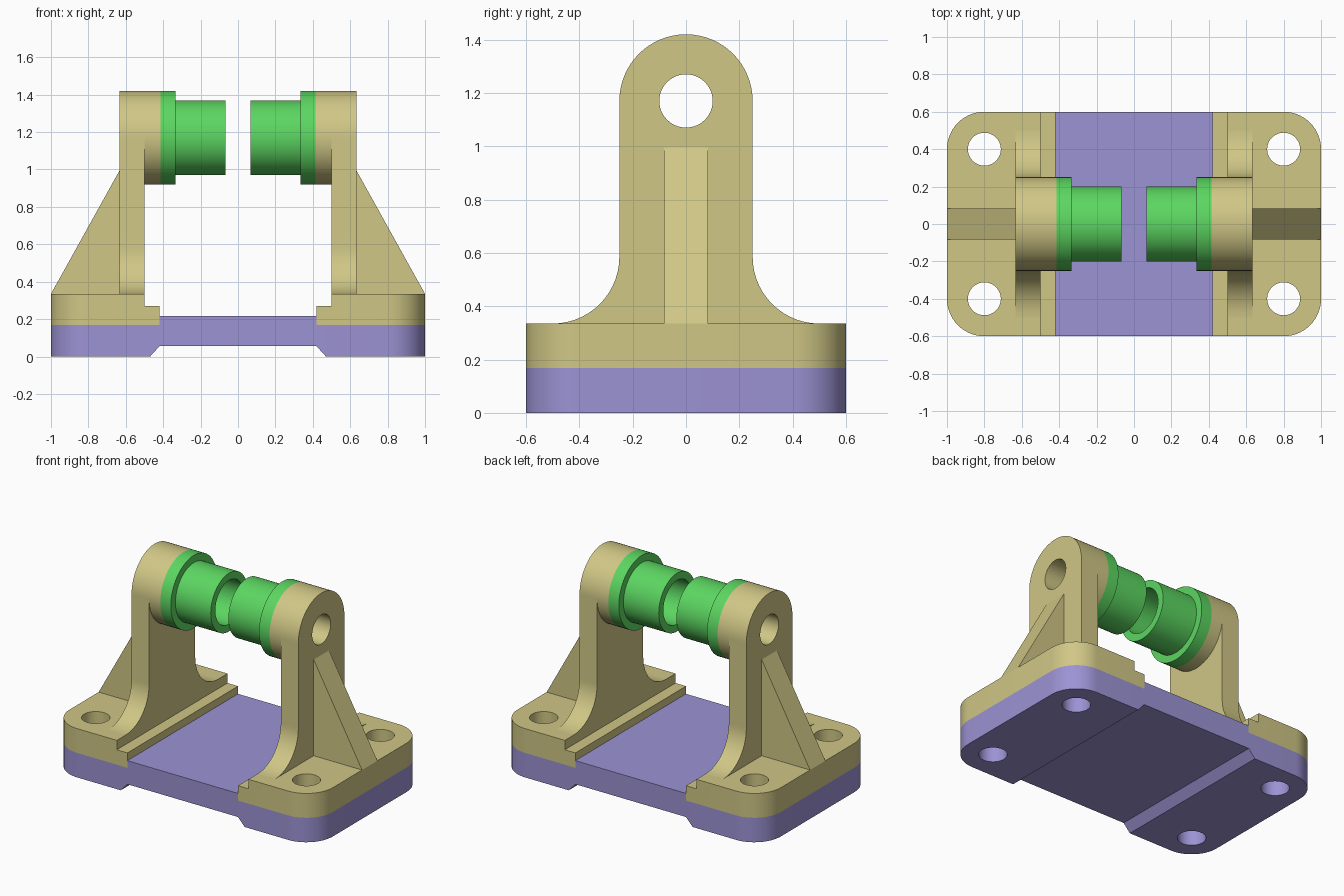
import bpy, bmesh, math

if "Cube" in bpy.data.objects:
    bpy.data.objects.remove(bpy.data.objects["Cube"], do_unlink=True)


def material(name, rgb):
    linear = [((c / 255 + 0.055) / 1.055) ** 2.4 for c in rgb]
    mat = bpy.data.materials.new(name)
    mat.use_nodes = True
    mat.diffuse_color = (*linear, 1)
    mat.node_tree.nodes["Principled BSDF"].inputs["Base Color"].default_value = (*linear, 1)
    return mat


TAN = material("tan", (208, 199, 134))
PURPLE = material("purple", (156, 147, 212))
GREEN = material("green", (92, 214, 97))

AXLE_Z = 1.17     # height of the bushing axis
FOOT_TOP = 0.335
SEGMENTS = 64


def finish(name, bm, mat=None):
    bmesh.ops.recalc_face_normals(bm, faces=bm.faces)
    mesh = bpy.data.meshes.new(name)
    bm.to_mesh(mesh)
    bm.free()
    obj = bpy.data.objects.new(name, mesh)
    bpy.context.collection.objects.link(obj)
    if mat:
        mesh.materials.append(mat)
    return obj


def activate(obj):
    bpy.ops.object.select_all(action='DESELECT')
    obj.select_set(True)
    bpy.context.view_layer.objects.active = obj


def prism(name, outline, axis, low, high, mat, corner_radius=0):
    """Extrude an outline along x (points are y, z) or along y (points are x, z)."""
    def place(p, t):
        return (t, p[0], p[1]) if axis == 'x' else (p[0], t, p[1])
    bm = bmesh.new()
    face = bm.faces.new([bm.verts.new(place(p, low)) for p in outline])
    new = bmesh.ops.extrude_face_region(bm, geom=[face])["geom"]
    shift = (high - low, 0, 0) if axis == 'x' else (0, high - low, 0)
    bmesh.ops.translate(bm, vec=shift, verts=[v for v in new if isinstance(v, bmesh.types.BMVert)])
    bmesh.ops.recalc_face_normals(bm, faces=bm.faces)
    if corner_radius:
        # Round the upright edges at the outer ends
        edges = [e for e in bm.edges if all(abs(v.co.x) > 0.99 for v in e.verts)
                 and abs(e.verts[0].co.z - e.verts[1].co.z) > 0.05]
        bmesh.ops.bevel(bm, geom=edges, offset=corner_radius, segments=14,
                        profile=0.5, affect='EDGES')
    return finish(name, bm, mat)


def lathe(name, profile, mat):
    """Revolve a closed (x, radius) profile about the bushing axis."""
    bm = bmesh.new()
    rings = []
    for i in range(SEGMENTS):
        a = 2 * math.pi * i / SEGMENTS
        rings.append([bm.verts.new((x, r * math.sin(a), AXLE_Z + r * math.cos(a)))
                      for x, r in profile])
    n = len(profile)
    for i, ring in enumerate(rings):
        after = rings[(i + 1) % SEGMENTS]
        for j in range(n):
            k = (j + 1) % n
            bm.faces.new((ring[j], ring[k], after[k], after[j]))
    return finish(name, bm, mat)


def drill(obj, radius, centre, axis):
    """Cut a round hole through a part."""
    bm = bmesh.new()
    bmesh.ops.create_cone(bm, cap_ends=True, segments=48, radius1=radius, radius2=radius, depth=1)
    cutter = finish("hole_cutter", bm)
    cutter.hide_render = True
    cutter.location = centre
    if axis == 'x':
        cutter.rotation_euler.y = math.pi / 2
    bpy.context.view_layer.update()
    mod = obj.modifiers.new("hole", 'BOOLEAN')
    mod.operation, mod.solver, mod.object = 'DIFFERENCE', 'EXACT', cutter
    activate(obj)
    bpy.ops.object.modifier_apply(modifier=mod.name)
    bpy.data.objects.remove(cutter, do_unlink=True)


def mirror(obj):
    mod = obj.modifiers.new("mirror", 'MIRROR')
    mod.use_axis = (True, False, False)
    mod.use_mirror_merge = False
    activate(obj)
    bpy.ops.object.modifier_apply(modifier=mod.name)


def smooth(obj):
    activate(obj)
    bpy.ops.object.shade_smooth_by_angle(angle=math.radians(30))


def arc(cy, cz, r, start, end, steps):
    angles = [math.radians(start + (end - start) * i / steps) for i in range(steps + 1)]
    return [(cy + r * math.cos(a), cz + r * math.sin(a)) for a in angles]


# Base plate: raised centre, relieved underside, rounded corners
half = [(0.42, 0.055), (0.47, 0), (1, 0), (1, 0.168), (0.42, 0.168), (0.42, 0.217)]
base = prism("base_plate", half + [(-x, z) for x, z in reversed(half)],
             'y', -0.6, 0.6, PURPLE, 0.2)

# Bracket feet with the low inner ledge
feet = prism("bracket_feet", [(0.42, 0.168), (1, 0.168), (1, FOOT_TOP), (0.5, FOOT_TOP),
                              (0.5, 0.27), (0.42, 0.27)], 'y', -0.6, 0.6, TAN, 0.2)

# Bolt holes through feet and base
for y in (-0.4, 0.4):
    drill(feet, 0.088, (0.8, y, 0.2), 'z')
    for x in (-0.8, 0.8):
        drill(base, 0.088, (x, y, 0), 'z')

# Uprights: round top, flared foot, pin hole
outline = (arc(0, AXLE_Z, 0.25, 0, 180, 32)
           + arc(-0.5, FOOT_TOP + 0.25, 0.25, 0, -90, 14)
           + arc(0.5, FOOT_TOP + 0.25, 0.25, 270, 180, 14))
uprights = prism("bracket_uprights", outline, 'x', 0.5, 0.633, TAN)
drill(uprights, 0.1, (0.55, 0, AXLE_Z), 'x')

# Triangular stiffening ribs
ribs = prism("bracket_ribs", [(0.633, FOOT_TOP), (1, FOOT_TOP), (0.633, 0.995)],
             'y', -0.083, 0.083, TAN)

# Round bosses on the inner side of the uprights
bosses = lathe("bracket_bosses", [(0.415, 0.1), (0.5, 0.1), (0.5, 0.25), (0.415, 0.25)], TAN)

# Flanged bushings
bushings = lathe("bushings", [(0.067, 0.15), (0.415, 0.15), (0.415, 0.25),
                              (0.335, 0.25), (0.335, 0.2), (0.067, 0.2)], GREEN)

for part in (feet, uprights, ribs, bosses, bushings):
    mirror(part)
for part in (base, feet, uprights, ribs, bosses, bushings):
    smooth(part)
